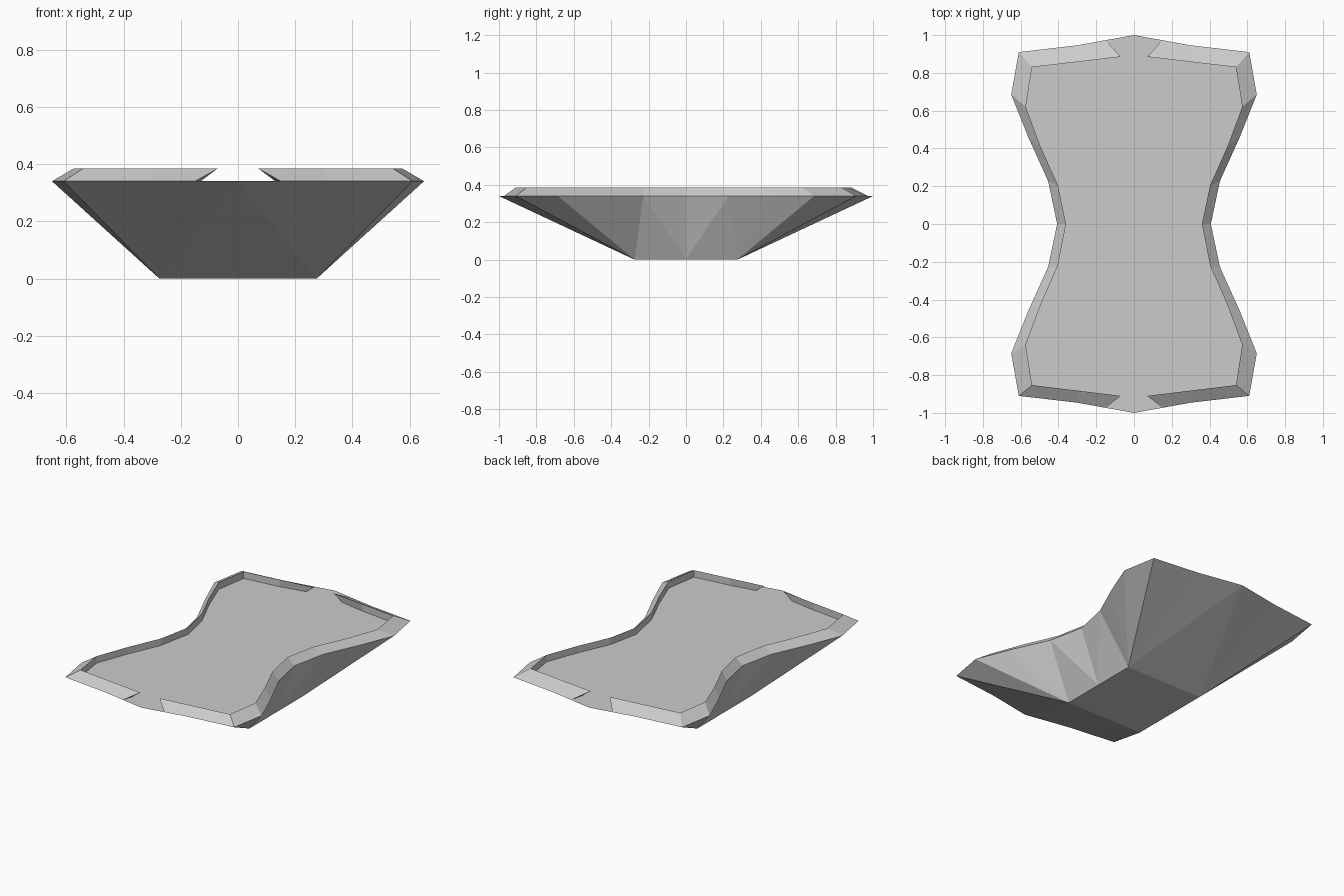
import bpy, bmesh

if "Cube" in bpy.data.objects:
    bpy.data.objects.remove(bpy.data.objects["Cube"])

DECK, RIM = 0.34, 0.385   # deck height and rim crest height
B = 0.275                 # half-width of the square base


def mirrored_object(name, build):
    """Build a right half with bmesh and mirror it across x."""
    bm = bmesh.new()
    build(bm)
    bmesh.ops.recalc_face_normals(bm, faces=bm.faces)
    mesh = bpy.data.meshes.new(name)
    bm.to_mesh(mesh)
    bm.free()
    obj = bpy.data.objects.new(name, mesh)
    bpy.context.collection.objects.link(obj)
    mod = obj.modifiers.new("mirror", 'MIRROR')
    mod.use_clip = True
    return obj


# Hourglass outline of the deck, right half, back to front
quarter = [(0, 1.0), (0.30, 0.946), (0.61, 0.91), (0.65, 0.685), (0.56, 0.46), (0.455, 0.228)]
outline = quarter + [(0.407, 0)] + [(x, -y) for x, y in reversed(quarter)]


def build_hull(bm):
    top = [bm.verts.new((x, y, DECK)) for x, y in outline]
    back, c_back, side, c_front, front = [
        bm.verts.new((x, y, 0)) for x, y in [(0, B), (B, B), (B, 0), (B, -B), (0, -B)]]
    bm.faces.new(top)
    bm.faces.new((back, c_back, side, c_front, front))
    # Fans from each base corner out to the deck outline
    for i in range(5):
        bm.faces.new((c_back, top[i], top[i + 1]))
        bm.faces.new((c_front, top[12 - i], top[11 - i]))
    # Waist triangles and end triangles
    bm.faces.new((c_back, top[5], side))
    bm.faces.new((side, top[5], top[6]))
    bm.faces.new((side, top[6], top[7]))
    bm.faces.new((side, top[7], c_front))
    bm.faces.new((back, top[0], c_back))
    bm.faces.new((front, c_front, top[12]))


# Raised rim: wedge section following the outline, open at both ends
outer = [(0.15, 0.973)] + outline[1:-1] + [(0.15, -0.973)]
inner = [(0.07, 0.885), (0.30, 0.858), (0.54, 0.83), (0.573, 0.62), (0.495, 0.41), (0.403, 0.205),
         (0.36, 0), (0.403, -0.22), (0.495, -0.43), (0.573, -0.64), (0.54, -0.853),
         (0.30, -0.882), (0.07, -0.91)]


def build_rim(bm):
    foot = [(0.13, 0.89)] + inner[1:-1] + [(0.13, -0.91)]
    sections = [[bm.verts.new((*o, DECK)), bm.verts.new((*i, RIM)), bm.verts.new((*f, DECK))]
                for o, i, f in zip(outer, inner, foot)]
    for a, b in zip(sections, sections[1:]):
        bm.faces.new((a[0], a[1], b[1], b[0]))   # outer slope
        bm.faces.new((a[1], a[2], b[2], b[1]))   # inner wall
        bm.faces.new((a[2], a[0], b[0], b[2]))   # underside
    bm.faces.new(sections[0])
    bm.faces.new(sections[-1])


mirrored_object("hull", build_hull)
mirrored_object("rim", build_rim)
